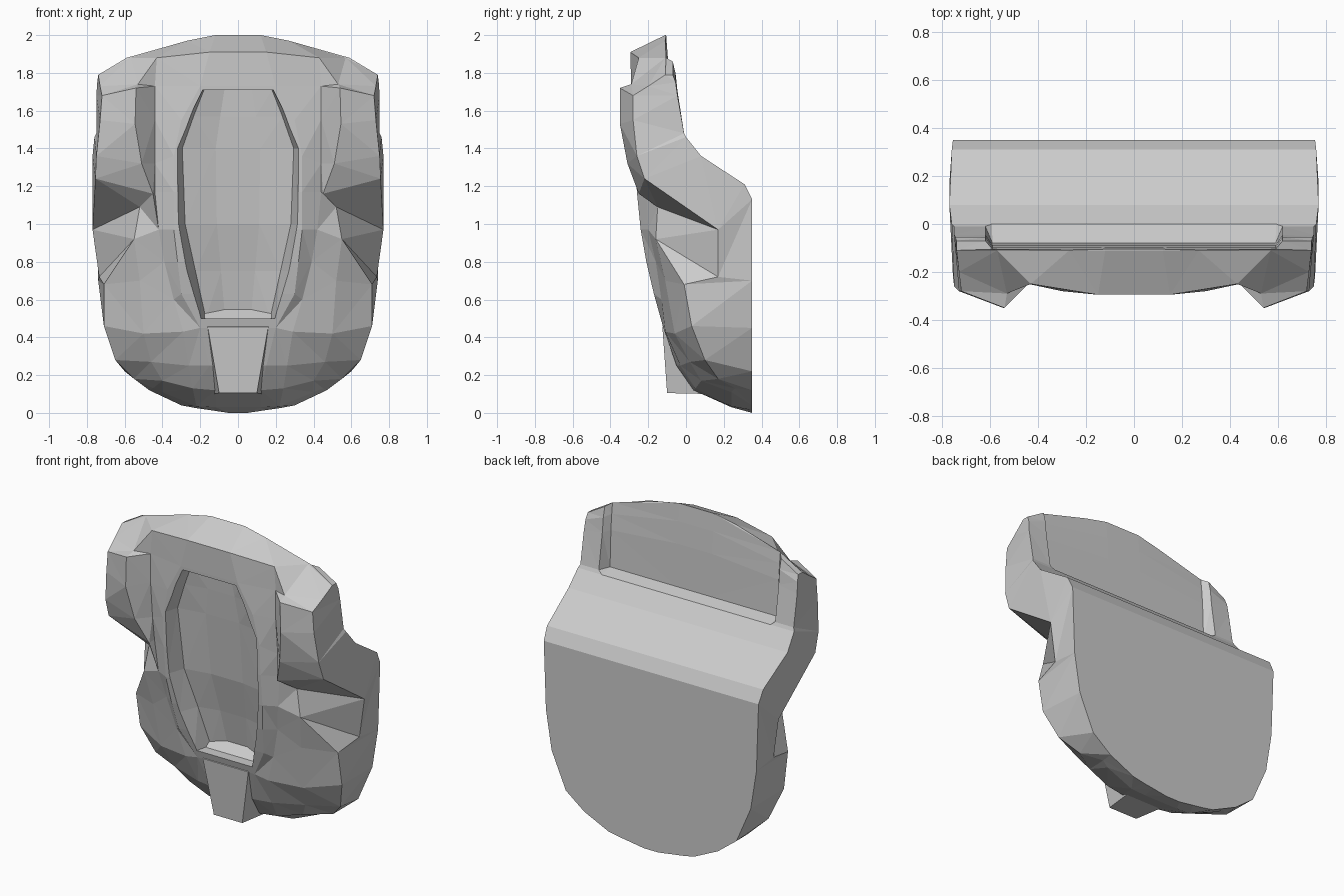
import bpy, bmesh

if "Cube" in bpy.data.objects:
    bpy.data.objects.remove(bpy.data.objects["Cube"])


def make_object(name, verts, faces):
    mesh = bpy.data.meshes.new(name)
    mesh.from_pydata(verts, [], faces)
    bm = bmesh.new()
    bm.from_mesh(mesh)
    bmesh.ops.triangulate(bm, faces=bm.faces[:])
    bmesh.ops.recalc_face_normals(bm, faces=bm.faces[:])
    bm.to_mesh(mesh)
    bm.free()
    obj = bpy.data.objects.new(name, mesh)
    bpy.context.collection.objects.link(obj)
    return obj


def loft(name, rings):
    """Skin a stack of equal-length rings and cap both ends."""
    n = len(rings[0])
    verts = [p for ring in rings for p in ring]
    faces = [(r * n + i, r * n + (i + 1) % n, (r + 1) * n + (i + 1) % n, (r + 1) * n + i)
             for r in range(len(rings) - 1) for i in range(n)]
    faces += [tuple(range(n)), tuple(range(len(verts) - n, len(verts)))]
    return make_object(name, verts, faces)


def mirror_ring(half):
    return half + [(-x, y, z) for x, y, z in reversed(half)]


# Profiles running top to bottom on the right half: centre panel
panel = [(.12, -.11, 2.0), (.15, -.295, 1.91), (.2, -.29, 1.73), (.3, -.28, 1.55),
         (.34, -.27, 1.36), (.34, -.26, 1.17), (.34, -.24, .97), (.32, -.21, .8),
         (.3, -.17, .63), (.2, -.12, .45), (.15, -.05, .25), (.12, .04, .12), (.12, .24, .03)]
# Edge of the panel
panel_edge = [(.27, -.11, 1.97), (.43, -.25, 1.88), (.44, -.25, 1.73), (.44, -.25, 1.55),
              (.44, -.23, 1.32), (.44, -.21, 1.17), (.42, -.2, .97), (.39, -.16, .8),
              (.34, -.13, .6), (.29, -.11, .43), (.26, -.03, .25), (.24, .05, .13), (.22, .24, .035)]
# Crest of the shoulder pod and lower lobe
crest = [(.57, -.11, 1.88), (.53, -.29, 1.74), (.54, -.35, 1.72), (.545, -.35, 1.53),
         (.51, -.31, 1.32), (.45, -.25, 1.16), (.52, -.15, 1.09), (.55, -.16, .92),
         (.52, -.11, .7), (.5, -.06, .42), (.46, .02, .27), (.4, .08, .17), (.4, .24, .11)]
# Outer front edge, with the arm notch
outer = [(.74, -.11, 1.79), (.73, -.2, 1.73), (.72, -.28, 1.68), (.73, -.28, 1.55),
         (.75, -.26, 1.36), (.755, -.22, 1.24), (.77, .17, .97), (.735, .17, .72),
         (.71, -.01, .68), (.71, .03, .46), (.65, .1, .28), (.55, .17, .18), (.45, .26, .13)]
# Rear outer edge
rear = [(.74, -.07, 1.79), (.745, -.055, 1.75), (.75, -.045, 1.68), (.75, -.01, 1.48),
        (.76, .0, 1.46), (.77, .08, 1.36), (.76, .31, 1.21), (.755, .35, 1.13),
        (.74, .35, .7), (.7, .35, .45), (.6, .35, .22), (.47, .35, .12), (.3, .35, .04)]

# Rail inner edge and recessed back derive from the rear edge
rail, recess, back = [], [], []
for i, (x, y, z) in enumerate(rear):
    if i < 4:
        t = i / 3
        recess_y = -.105 + .025 * t
        rail.append((.62, y, z + .07 * (1 - t)))
        recess.append((.59, recess_y, z + .09 * (1 - t)))
        back.append((.12, recess_y, z + .21 * (1 - t)))
    else:
        rail.append((x * .82, y, z))
        recess.append((x * .78, y, z))
        back.append((x * .16, y, z))
rail[-1], recess[-1], back[-1] = (.22, .35, .025), (.15, .35, .015), (.05, .35, 0)

columns = (panel, panel_edge, crest, outer, rear, rail, recess, back)
body = loft("body_shell", [mirror_ring(list(row)) for row in zip(*columns)])

# Front pocket: height, rim half-width, floor half-width, floor depth
pocket = [(1.71, .19, .18, -.21), (1.57, .26, .235, -.2), (1.4, .33, .295, -.185),
          (1.0, .32, .28, -.14), (.75, .27, .225, -.08), (.5, .2, .17, -.03)]
cutter = loft("pocket_cutter", [
    mirror_ring([(0.06, -.6, z), (rim * 1.0, -.6, z), (rim, y - .12, z),
                 (floor, y, z), (floor * .4, y + .03, z)])
    for z, rim, floor, y in pocket])
cutter.hide_render = True
cut = body.modifiers.new("pocket", "BOOLEAN")
cut.operation = "DIFFERENCE"
cut.solver = "EXACT"
cut.object = cutter
bpy.context.view_layer.objects.active = body
bpy.ops.object.modifier_apply(modifier=cut.name)
bpy.data.objects.remove(cutter)

# Tapered block below the pocket
loft("chin_block", [
    mirror_ring([(.16, -.125, .455), (.2, .02, .57)]),
    mirror_ring([(.1, -.1, .105), (.13, .12, .1)])])
